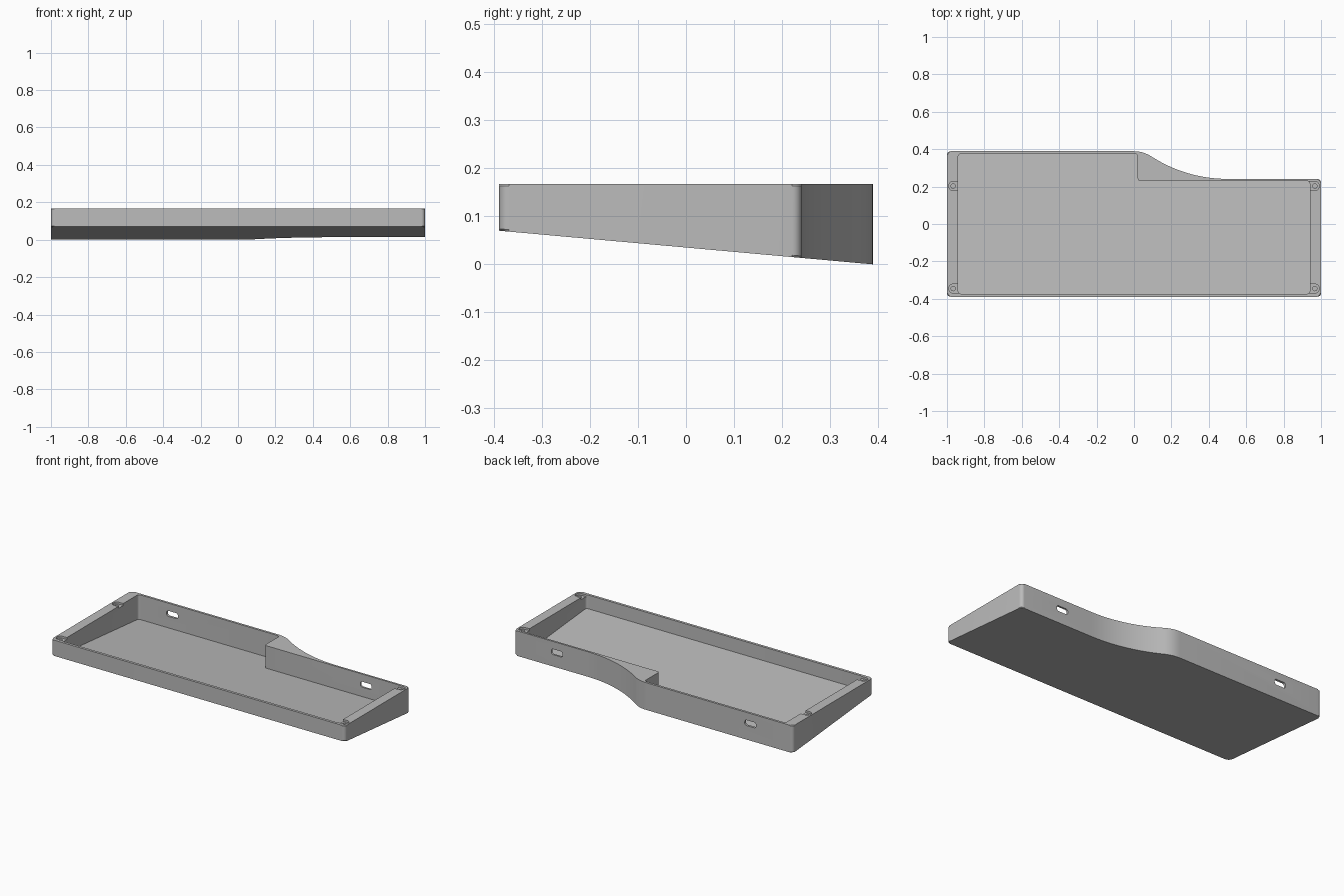
import bpy, bmesh
from math import sin, cos, pi, radians
from mathutils import Vector

if "Cube" in bpy.data.objects:
    bpy.data.objects.remove(bpy.data.objects["Cube"])

TOP = 0.167
FRONT, BACK, LOW_BACK = -0.389, 0.389, 0.241


def underside(y):
    return 0.07 * (BACK - y) / (BACK - FRONT)


def rounded(points, r, n=6):
    """Replace every right-angled corner with an arc of radius r."""
    out = []
    for i, p in enumerate(points):
        p = Vector(p)
        a = (Vector(points[i - 1]) - p).normalized()
        b = (Vector(points[(i + 1) % len(points)]) - p).normalized()
        if abs(a.dot(b)) > 0.05:
            out.append(p)
            continue
        c = p + (a + b) * r
        for k in range(n + 1):
            t = pi / 2 * k / n
            out.append(c - b * r * cos(t) - a * r * sin(t))
    return out


def prism(name, outline, bottom, top, chamfer=0):
    """Extrude an outline between two height functions."""
    bm = bmesh.new()
    low = [bm.verts.new((x, y, bottom(y))) for x, y in outline]
    high = [bm.verts.new((x, y, top(y))) for x, y in outline]
    caps = [bm.faces.new(low), bm.faces.new(high)]
    n = len(outline)
    for i in range(n):
        j = (i + 1) % n
        bm.faces.new((low[i], low[j], high[j], high[i]))
    if chamfer:
        edges = [e for f in caps for e in f.edges]
        bmesh.ops.bevel(bm, geom=edges, offset=chamfer, segments=1, affect='EDGES')
    bmesh.ops.recalc_face_normals(bm, faces=bm.faces)
    mesh = bpy.data.meshes.new(name)
    bm.to_mesh(mesh)
    bm.free()
    ob = bpy.data.objects.new(name, mesh)
    bpy.context.collection.objects.link(ob)
    return ob


def cut(body, cutter):
    cutter.hide_render = True
    mod = body.modifiers.new("cut", 'BOOLEAN')
    mod.operation = 'DIFFERENCE'
    mod.solver = 'EXACT'
    mod.object = cutter
    bpy.context.view_layer.objects.active = body
    bpy.ops.object.modifier_apply(modifier=mod.name)
    bpy.data.objects.remove(cutter)


def level(z):
    return lambda y: z


# Sweeping back edge: a long hollow arc flowing into a tight crown
angle, big, small = radians(33), 0.75, 0.168
sweep = []
for k in range(17):
    t = angle * k / 16
    sweep.append((0.5 - big * sin(t), LOW_BACK + big * (1 - cos(t))))
for k in range(7, -1, -1):
    t = angle * k / 8
    sweep.append((small * sin(t), BACK - small * (1 - cos(t))))

# Tray body with its sloping underside
corners = [(-1, FRONT), (1, FRONT), (1, LOW_BACK)] + sweep + [(-1, BACK)]
tray = prism("case_tray", rounded(corners, 0.02), underside, level(TOP), 0.004)

# Stepped cavity with a floor parallel to the underside
cavity = [(-0.94, -0.373), (0.94, -0.373), (0.94, 0.229),
          (0.02, 0.229), (0.02, 0.375), (-0.94, 0.375)]
cut(tray, prism("cavity_cutter", rounded(cavity, 0.014),
                lambda y: underside(y) + 0.014, level(0.3)))

# Screw tab pockets and screw holes in the end rails
for side in (-1, 1):
    for y in (0.203, -0.345):
        r = 0.024
        arc = [(side * (0.967 + r * cos(t)), y + r * sin(t))
               for t in [pi * (k / 16 - 0.5) for k in range(17)]]
        pocket = arc + [(side * 0.925, y + r), (side * 0.925, y - r)]
        cut(tray, prism("pocket_cutter", pocket, level(TOP - 0.012), level(0.3)))
        hole = [(side * 0.967 + 0.012 * cos(t), y + 0.012 * sin(t))
                for t in [2 * pi * k / 20 for k in range(20)]]
        cut(tray, prism("hole_cutter", hole, level(0.1), level(0.3)))

# Rounded cable ports through the back walls
for x, y in ((-0.71, BACK), (0.71, LOW_BACK)):
    w, h, z = 0.038, 0.017, 0.103
    slot = [(x - w, z - h), (x + w, z - h), (x + w, z + h), (x - w, z + h)]
    port = prism("port_cutter", rounded(slot, 0.012), level(y - 0.035), level(y + 0.035))
    for v in port.data.vertices:
        v.co = (v.co.x, v.co.z, v.co.y)
    port.data.flip_normals()
    cut(tray, port)

# Plain grey plastic
grey = bpy.data.materials.new("grey_plastic")
grey.use_nodes = True
colour = (0.5, 0.5, 0.5, 1)
grey.diffuse_color = colour
grey.node_tree.nodes["Principled BSDF"].inputs["Base Color"].default_value = colour
tray.data.materials.clear()
tray.data.materials.append(grey)
for p in tray.data.polygons:
    p.material_index = 0

bpy.ops.object.select_all(action='DESELECT')
tray.select_set(True)
bpy.context.view_layer.objects.active = tray
bpy.ops.object.shade_smooth_by_angle(angle=radians(30))
